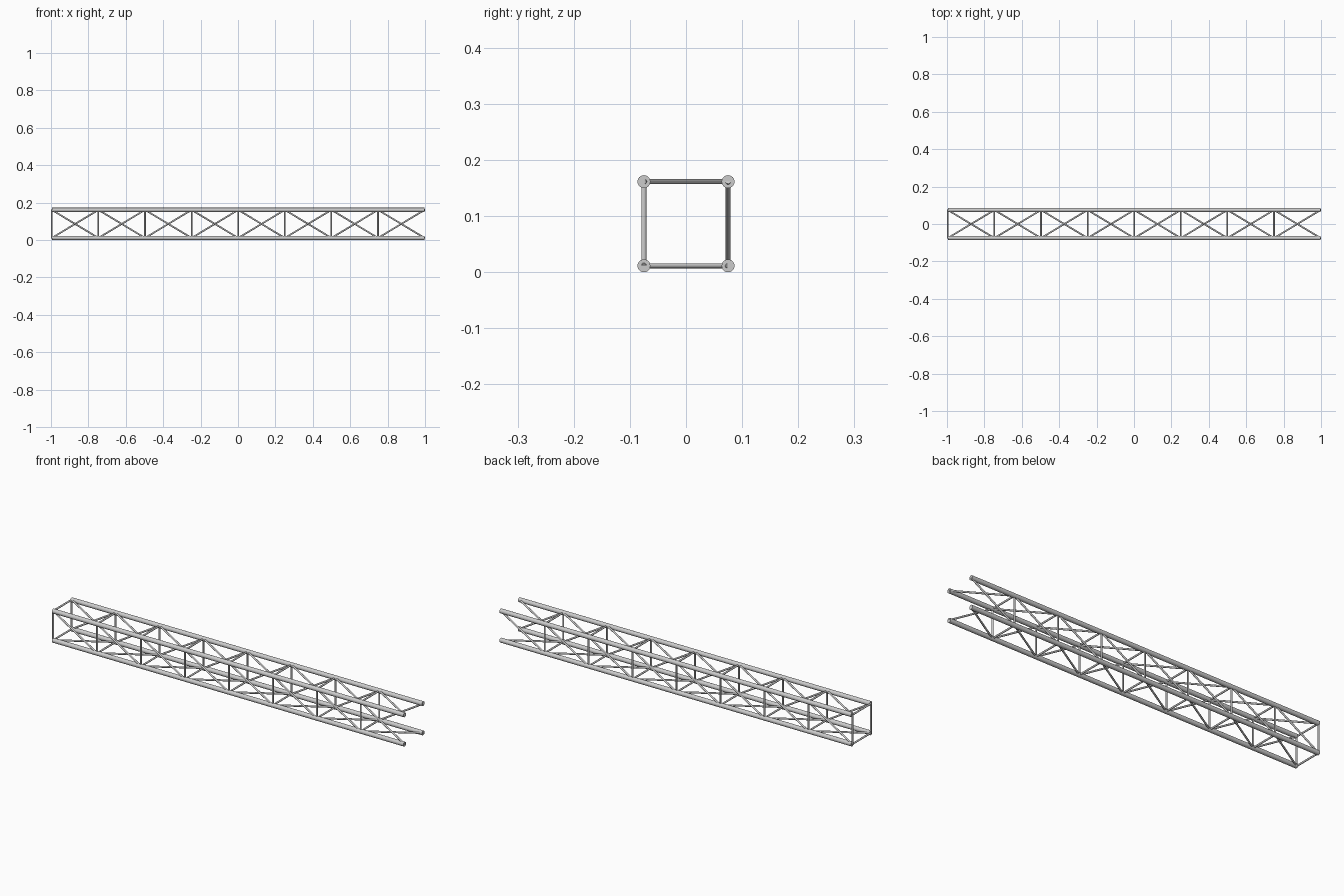
import bpy
from mathutils import Vector

if "Cube" in bpy.data.objects:
    bpy.data.objects.remove(bpy.data.objects["Cube"])

CHORD_R, BAR_R = 0.0115, 0.0045
H = 0.075                  # half spacing of the chords
X0, X1 = -0.9955, 0.9977   # truss ends
BAYS = 8
BAY = (X1 - X0) / BAYS
ZC = CHORD_R + H


def tube(name, a, b, r, sides):
    a, b = Vector(a), Vector(b)
    d = b - a
    bpy.ops.mesh.primitive_cylinder_add(vertices=sides, radius=r, depth=d.length,
                                        location=(a + b) / 2)
    ob = bpy.context.object
    ob.name = name
    ob.rotation_euler = d.to_track_quat('Z', 'Y').to_euler()
    bpy.ops.object.shade_smooth_by_angle()
    return ob


def repeat(ob):
    # one bay repeated along the truss
    bpy.ops.object.transform_apply(location=True, rotation=True, scale=True)
    m = ob.modifiers.new("bays", 'ARRAY')
    m.count = BAYS
    m.use_relative_offset = False
    m.use_constant_offset = True
    m.constant_offset_displace = (BAY, 0, 0)


# corners in order around the square section
corners = [(-H, ZC - H), (H, ZC - H), (H, ZC + H), (-H, ZC + H)]
faces = ["bottom", "back", "top", "front"]

for i, face in enumerate(faces):
    p, q = corners[i], corners[(i + 1) % 4]
    # main chord tube
    tube(f"chord_{i + 1}", (X0, *p), (X1, *p), CHORD_R, 24)
    # cross strut at the start of each bay
    repeat(tube(f"{face}_strut", (X0, *p), (X0, *q), BAR_R, 16))
    # diagonal brace, spiralling around the section
    repeat(tube(f"{face}_brace", (X0, *p), (X0 + BAY, *q), BAR_R, 16))
